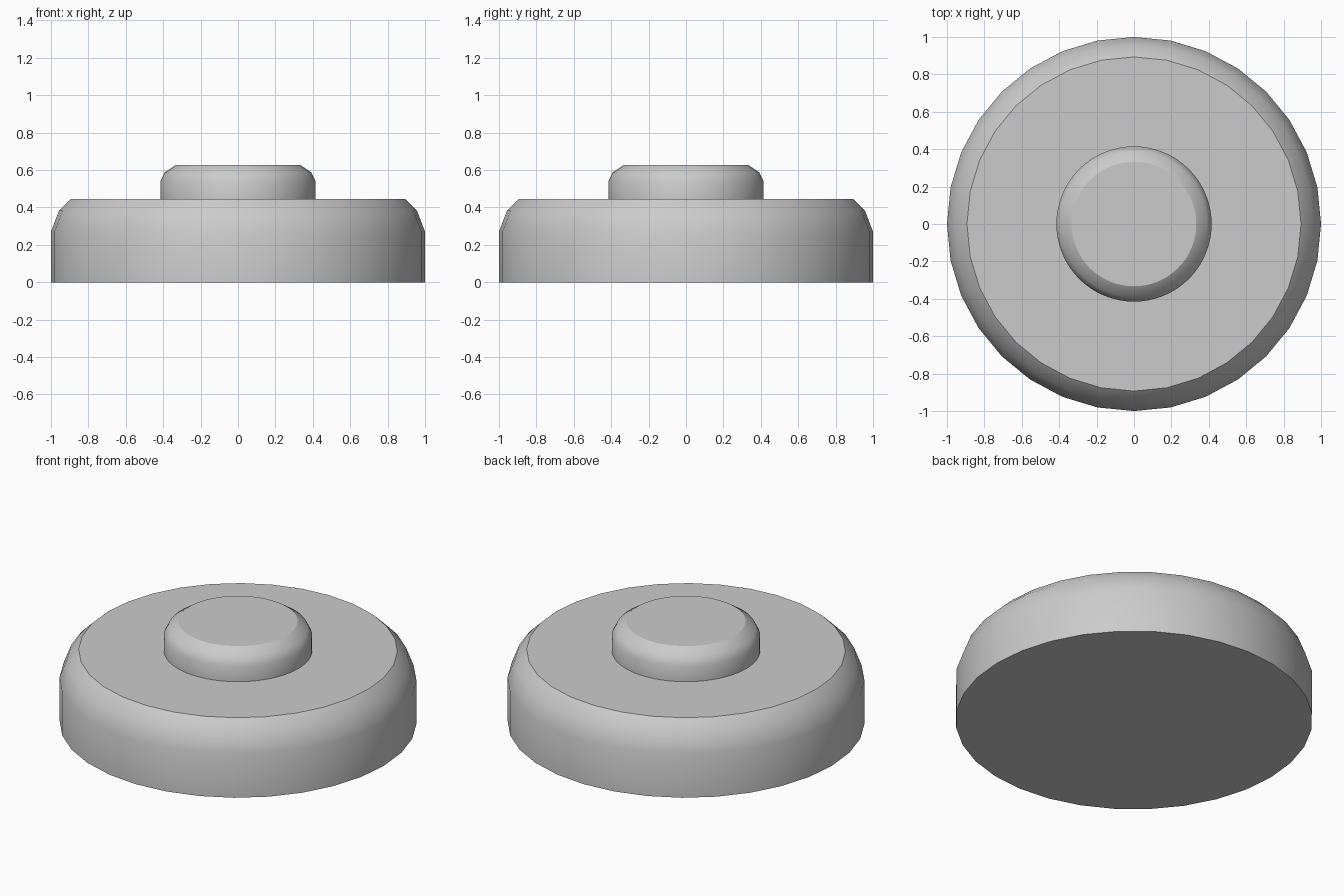
import bpy, bmesh
from math import cos, sin, tau, radians

if "Cube" in bpy.data.objects:
    bpy.data.objects.remove(bpy.data.objects["Cube"])


def lathe(name, profile, sides):
    """Closed solid turned around z from (radius, height) points."""
    bm = bmesh.new()
    rings = [[bm.verts.new((r * cos(tau * i / sides), r * sin(tau * i / sides), z))
              for i in range(sides)] for r, z in profile]
    for low, high in zip(rings, rings[1:]):
        for i in range(sides):
            j = (i + 1) % sides
            bm.faces.new((low[i], low[j], high[j], high[i]))
    bm.faces.new(rings[0][::-1])
    bm.faces.new(rings[-1])
    mesh = bpy.data.meshes.new(name)
    bm.to_mesh(mesh)
    bm.free()
    obj = bpy.data.objects.new(name, mesh)
    bpy.context.collection.objects.link(obj)
    bpy.ops.object.select_all(action='DESELECT')
    obj.select_set(True)
    bpy.context.view_layer.objects.active = obj
    bpy.ops.object.shade_smooth_by_angle(angle=radians(30))
    return obj


# Wide base disc with a rounded top edge
lathe("base", [(1, 0), (1, 0.27), (0.957, 0.383), (0.893, 0.445)], 32)

# Small raised button in the middle
lathe("button", [(0.415, 0.445), (0.415, 0.541), (0.39, 0.589), (0.333, 0.627)], 64)
